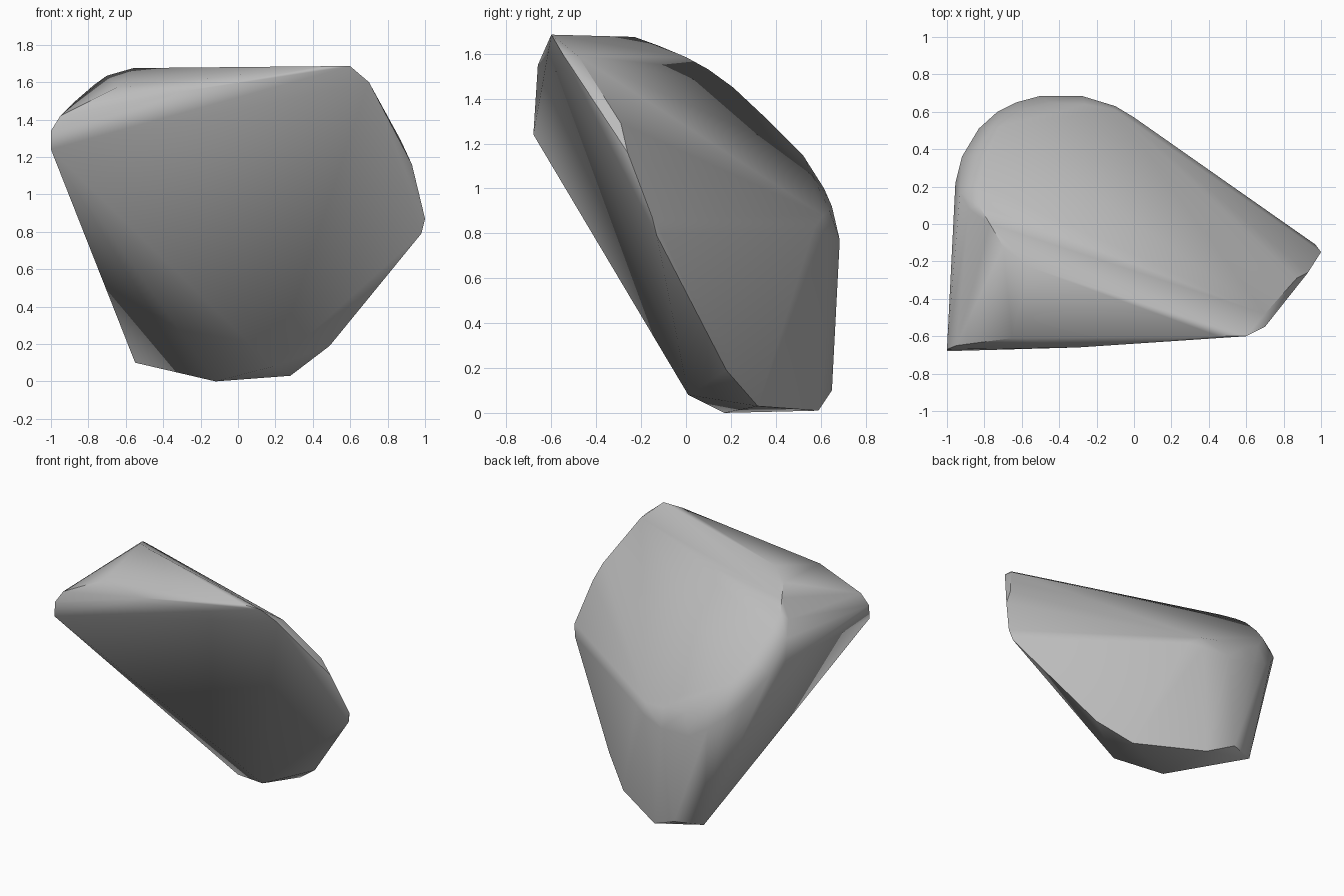
import bpy
import bmesh
import math

# Remove the default cube only
default_cube = bpy.data.objects.get("Cube")
if default_cube:
    bpy.data.objects.remove(default_cube, do_unlink=True)


def make_material(name, colour):
    material = bpy.data.materials.new(name)
    material.use_nodes = True
    material.diffuse_color = colour
    shader = next(n for n in material.node_tree.nodes if n.type == "BSDF_PRINCIPLED")
    shader.inputs["Base Color"].default_value = colour
    shader.inputs["Roughness"].default_value = 0.8
    return material


def hull_object(name, outlines, material, sharp_angle):
    """Wrap a tight convex skin around the given outlines."""
    mesh = bpy.data.meshes.new(name)
    bm = bmesh.new()
    for outline in outlines:
        for point in outline:
            bm.verts.new(point)
    result = bmesh.ops.convex_hull(bm, input=bm.verts[:])
    loose = {v for v in result["geom_interior"] + result["geom_unused"]
             if isinstance(v, bmesh.types.BMVert) and v.is_valid and not v.link_faces}
    bmesh.ops.delete(bm, geom=list(loose), context="VERTS")
    bmesh.ops.recalc_face_normals(bm, faces=bm.faces[:])
    bm.to_mesh(mesh)
    bm.free()
    mesh.materials.append(material)
    rock = bpy.data.objects.new(name, mesh)
    bpy.context.collection.objects.link(rock)
    bpy.ops.object.select_all(action="DESELECT")
    rock.select_set(True)
    bpy.context.view_layer.objects.active = rock
    bpy.ops.object.shade_smooth_by_angle(angle=sharp_angle)
    return rock


# Upper lip of the slanted front face
front_lip = [
    (-1, -.68, 1.24), (-1, -.67, 1.34), (-.95, -.65, 1.42), (-.65, -.61, 1.57),
    (-.3, -.66, 1.55), (.45, -.6, 1.685), (.6, -.6, 1.685),
]

# Chipped edge running down the +x side
side_edge = [
    (.7, -.55, 1.6), (.7, -.48, 1.59), (.87, -.29, 1.29), (.93, -.26, 1.16),
    (1, -.15, .87), (.98, -.13, .79), (.97, -.11, .8),
]

# Inner rim of the rounded shoulder, from the top ridge around to the back
shoulder_top = [
    (-.56, -.23, 1.675), (-.7, -.12, 1.635), (-.77, 0, 1.585), (-.83, .1, 1.53),
    (-.88, .08, 1.49), (-.83, .21, 1.45), (-.79, .37, 1.3), (-.72, .52, 1.15),
    (-.6, .615, 1), (-.45, .65, .92), (-.26, .64, .9), (-.1, .61, .88),
]

# Outer rim of the shoulder, a little lower and wider
shoulder_side = [
    (-.93, .17, 1.4), (-.955, .22, 1.25), (-.92, .36, 1.2), (-.83, .51, 1.04),
    (-.73, .6, .93), (-.63, .65, .85), (-.5, .685, .77), (-.28, .685, .77),
    (-.1, .63, .8), (0, .57, .82),
]

# Small chipped foot
foot = [
    (.19, .01, .08), (.49, .18, .19), (.28, .32, .03), (-.12, .17, 0),
    (-.16, .59, .01), (-.36, .65, .1), (-.55, .58, .1),
]

grey_stone = make_material("grey stone", (.5, .5, .5, 1))
hull_object("rock", [front_lip, side_edge, shoulder_top, shoulder_side, foot],
            grey_stone, math.radians(45))
